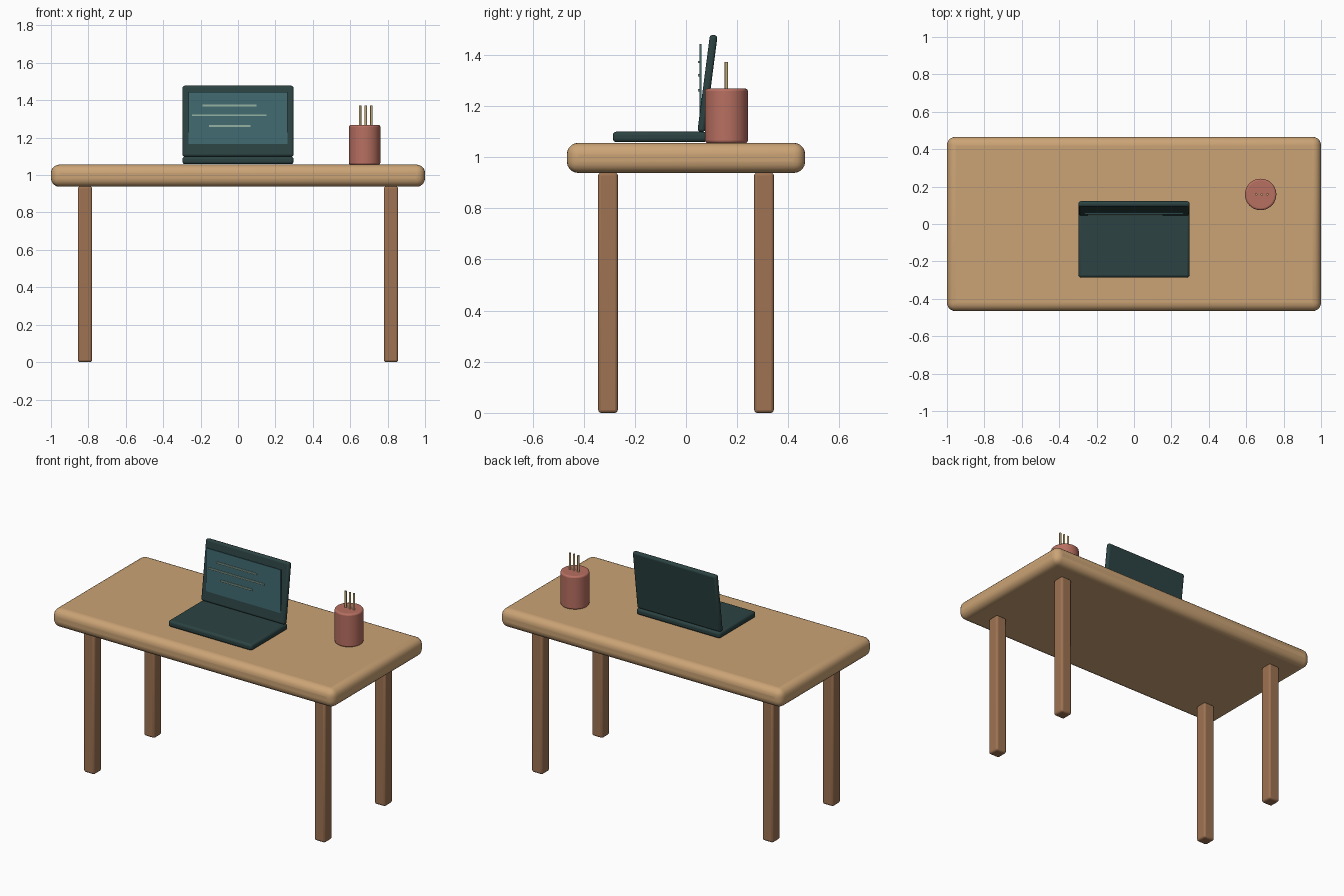
import bpy, math

if "Cube" in bpy.data.objects:
    bpy.data.objects.remove(bpy.data.objects["Cube"])


def material(name, r, g, b):
    m = bpy.data.materials.new(name)
    m.diffuse_color = (r, g, b, 1)
    m.use_nodes = True
    m.node_tree.nodes["Principled BSDF"].inputs["Base Color"].default_value = m.diffuse_color
    return m


WOOD = material("light_wood", 0.60, 0.37, 0.18)
LEG = material("dark_wood", 0.34, 0.17, 0.085)
CASE = material("dark_casing", 0.025, 0.055, 0.055)
GLASS = material("screen_teal", 0.055, 0.15, 0.17)
LINE = material("screen_line", 0.30, 0.45, 0.36)
CLAY = material("terracotta", 0.48, 0.16, 0.12)
PENCIL = material("pencil_wood", 0.55, 0.40, 0.18)


def finish(name, mat, bevel, segments):
    ob = bpy.context.object
    ob.name = name
    ob.data.materials.append(mat)
    if bevel:
        mod = ob.modifiers.new("rounding", 'BEVEL')
        mod.width, mod.segments = bevel, segments
        mod.limit_method = 'ANGLE'
        mod.angle_limit = math.radians(40)
    bpy.ops.object.shade_smooth_by_angle(angle=math.radians(35))
    return ob


def box(name, loc, size, mat, bevel=0.0, segments=3, tilt=0.0):
    bpy.ops.mesh.primitive_cube_add(size=1, location=loc)
    ob = bpy.context.object
    ob.scale = size
    bpy.ops.object.transform_apply(location=False, rotation=False, scale=True)
    ob.rotation_euler.x = tilt
    return finish(name, mat, bevel, segments)


def cylinder(name, x, y, z0, z1, radius, mat, sides, bevel=0.0):
    bpy.ops.mesh.primitive_cylinder_add(vertices=sides, radius=radius, depth=z1 - z0,
                                        location=(x, y, (z0 + z1) / 2))
    return finish(name, mat, bevel, 3)


# Table
box("table_top", (0, 0, 0.997), (2.0, 0.932, 0.118), WOOD, 0.045, 5)
for sx, side in ((-1, "left"), (1, "right")):
    for sy, end in ((-1, "front"), (1, "back")):
        box(f"{end}_{side}_leg", (sx * 0.818, sy * 0.305, 0.47),
            (0.077, 0.077, 0.94), LEG, 0.012)

# Laptop: base, leaning lid, upright display panel
box("laptop_base", (0, -0.102, 1.079), (0.594, 0.368, 0.041), CASE, 0.014)
box("laptop_lid", (0, 0.084, 1.288), (0.594, 0.03, 0.382), CASE, 0.012,
    tilt=-math.radians(7.4))
box("laptop_screen", (0, 0.057, 1.293), (0.53, 0.008, 0.30), GLASS)

# Lines shown on the display
for i, (x0, x1, z) in enumerate(((-0.19, 0.10, 1.372), (-0.245, 0.152, 1.32),
                                 (-0.156, 0.066, 1.262))):
    box(f"screen_line_{i + 1}", ((x0 + x1) / 2, 0.049, z), (x1 - x0, 0.006, 0.009), LINE)

# Pencil cup
cylinder("pencil_cup", 0.677, 0.158, 1.055, 1.268, 0.084, CLAY, 48, 0.01)
for i in range(3):
    cylinder(f"pencil_{i + 1}", 0.653 + 0.03 * i, 0.158, 1.16, 1.372, 0.0065, PENCIL, 12)
